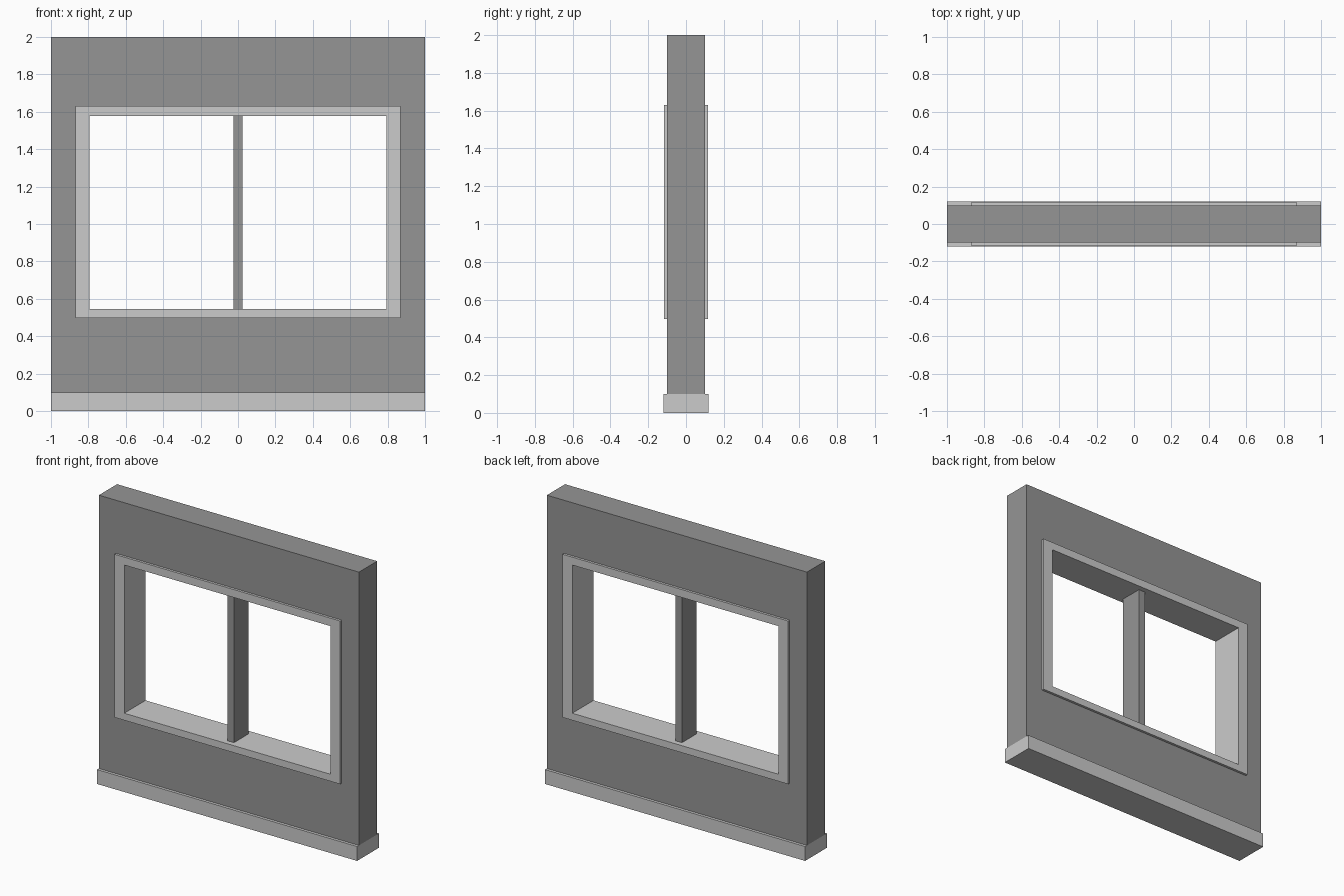
import bpy
import bmesh

if "Cube" in bpy.data.objects:
    bpy.data.objects.remove(bpy.data.objects["Cube"])


def grey(name, value):
    mat = bpy.data.materials.new(name)
    mat.diffuse_color = (value, value, value, 1)
    mat.use_nodes = True
    mat.node_tree.nodes["Principled BSDF"].inputs["Base Color"].default_value = mat.diffuse_color
    return mat


def make_object(name, bm, mat):
    bmesh.ops.recalc_face_normals(bm, faces=bm.faces)
    mesh = bpy.data.meshes.new(name)
    bm.to_mesh(mesh)
    bm.free()
    mesh.materials.append(mat)
    obj = bpy.data.objects.new(name, mesh)
    bpy.context.collection.objects.link(obj)
    return obj


def rect(x, z0, z1):
    return [(-x, z0), (x, z0), (x, z1), (-x, z1)]


def box(name, x, y, z0, z1, mat):
    """Solid block, symmetric in x and y."""
    bm = bmesh.new()
    face = bm.faces.new([bm.verts.new((px, -y, pz)) for px, pz in rect(x, z0, z1)])
    ext = bmesh.ops.extrude_face_region(bm, geom=[face], use_keep_orig=True)
    verts = [g for g in ext["geom"] if isinstance(g, bmesh.types.BMVert)]
    bmesh.ops.translate(bm, verts=verts, vec=(0, 2 * y, 0))
    return make_object(name, bm, mat)


def ring(name, outer, inner, y, mat):
    """Rectangular slab with a rectangular hole through it along y."""
    bm = bmesh.new()
    loops = [[bm.verts.new((px, s, pz)) for px, pz in prof]
             for prof, s in ((outer, -y), (inner, -y), (inner, y), (outer, y))]
    for k in range(4):
        a, b = loops[k], loops[(k + 1) % 4]
        for i in range(4):
            j = (i + 1) % 4
            bm.faces.new((a[i], a[j], b[j], b[i]))
    return make_object(name, bm, mat)


dark = grey("dark_grey", 0.30)
light = grey("light_grey", 0.55)
opening = rect(0.868, 0.497, 1.631)
glazing = rect(0.793, 0.546, 1.576)

# Wall panel with window opening, standing on the baseboard
ring("wall", rect(1.0, 0.1, 2.0), opening, 0.1, dark)
# Baseboard running under the wall and projecting on both sides
box("baseboard", 1.0, 0.12, 0.0, 0.1, light)
# Window frame lining the opening
ring("window_frame", opening, glazing, 0.117, light)
# Central upright of the window
box("mullion", 0.025, 0.08, 0.546, 1.576, dark)
